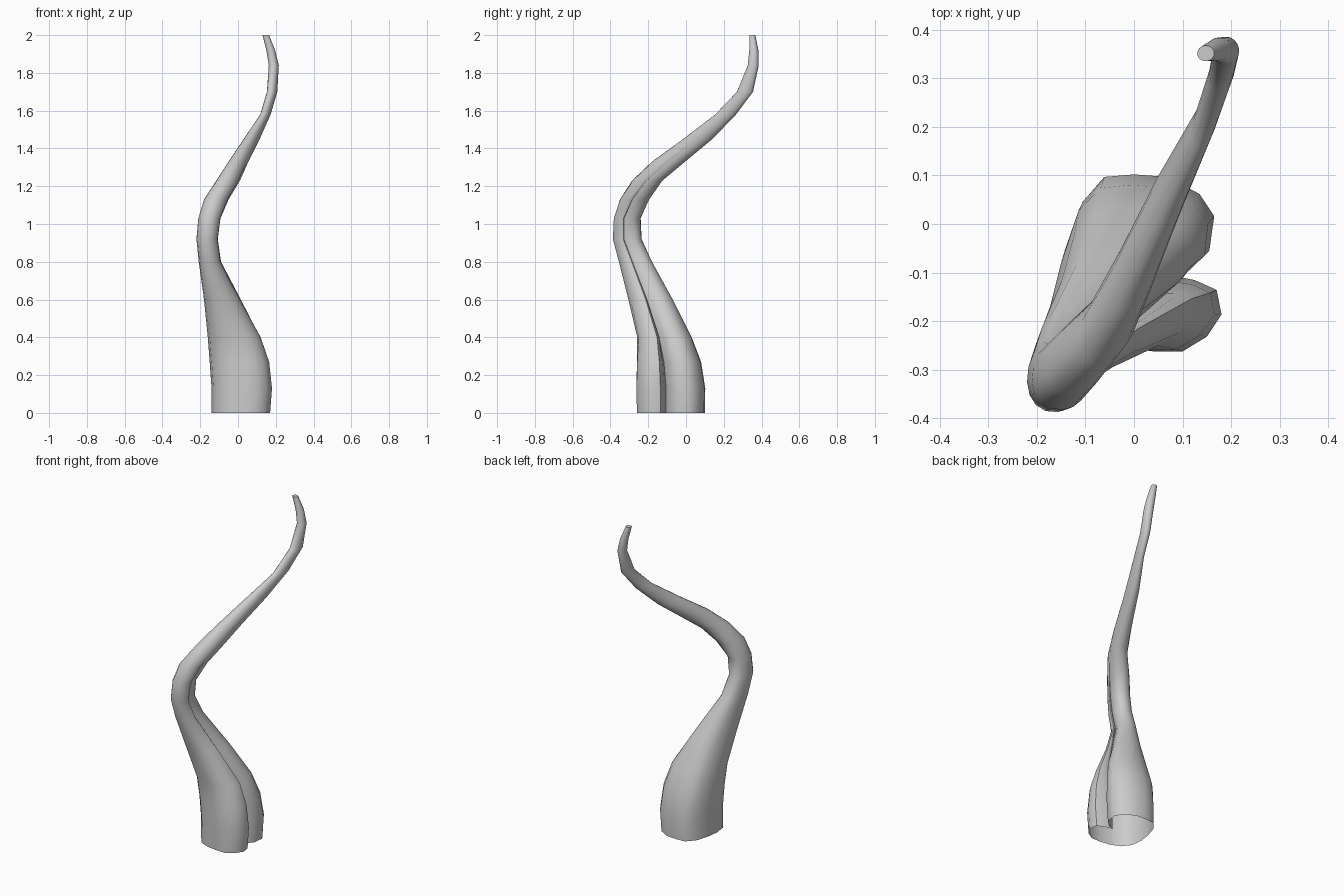
import bpy, bmesh, math

# Lobed footprint of the base (notch on the right side), counter-clockwise
BASE = [(0.165, 0.02), (0.135, 0.065), (0.07, 0.10), (0.0, 0.105), (-0.06, 0.10),
        (-0.105, 0.05), (-0.13, -0.03), (-0.14, -0.10), (-0.13, -0.17),
        (-0.09, -0.22), (-0.03, -0.245), (0.04, -0.255), (0.10, -0.255),
        (0.15, -0.225), (0.18, -0.18), (0.17, -0.13), (0.125, -0.11),
        (0.075, -0.10), (0.115, -0.085), (0.155, -0.05)]

# Horizontal sections: z, x min, x max, y min, y max, diagonal stretch, lobe amount
RINGS = [
    (0.00, -0.14, 0.17, -0.26, 0.10, 0.0, 1.0),
    (0.13, -0.14, 0.18, -0.262, 0.102, 0.0, 1.0),
    (0.27, -0.15, 0.165, -0.26, 0.08, 0.1, 0.9),
    (0.40, -0.16, 0.12, -0.258, 0.03, 0.2, 0.6),
    (0.60, -0.18, 0.015, -0.305, -0.07, 0.3, 0.35),
    (0.80, -0.208, -0.09, -0.355, -0.18, 0.25, 0.3),
    (0.92, -0.22, -0.107, -0.387, -0.235, 0.1, 0.3),
    (1.03, -0.21, -0.093, -0.382, -0.24, 0.1, 0.25),
    (1.13, -0.18, -0.05, -0.35, -0.195, 0.3, 0.15),
    (1.23, -0.115, 0.01, -0.285, -0.125, 0.45, 0.1),
    (1.33, -0.05, 0.055, -0.18, -0.005, 0.5, 0.05),
    (1.45, 0.03, 0.115, -0.015, 0.14, 0.5, 0.0),
    (1.58, 0.118, 0.173, 0.155, 0.265, 0.45, 0.0),
    (1.70, 0.153, 0.208, 0.27, 0.355, 0.3, 0.0),
    (1.84, 0.163, 0.216, 0.327, 0.385, 0.0, 0.0),
    (1.92, 0.15, 0.196, 0.335, 0.383, 0.0, 0.0),
    (2.00, 0.13, 0.165, 0.335, 0.367, 0.0, 0.0),
]


def fit(values, low, high):
    a, b = min(values), max(values)
    return [low + (v - a) / (b - a) * (high - low) for v in values]


def section(z, x0, x1, y0, y1, stretch, lobe):
    """Blend the lobed footprint into a tilted ellipse, fitted to its bounds."""
    bx = fit([p[0] for p in BASE], -1, 1)
    by = fit([p[1] for p in BASE], -1, 1)
    psi = math.asin(stretch)
    xs, ys = [], []
    for u, v in zip(bx, by):
        t = math.atan2(v, u)
        xs.append(lobe * u + (1 - lobe) * math.cos(t - psi / 2))
        ys.append(lobe * v + (1 - lobe) * math.sin(t + psi / 2))
    return [(x, y, z) for x, y in zip(fit(xs, x0, x1), fit(ys, y0, y1))]


# Twisting tapered horn, lofted through the sections
bm = bmesh.new()
loops = [[bm.verts.new(p) for p in section(*r)] for r in RINGS]
n = len(BASE)
for a, b in zip(loops, loops[1:]):
    for i in range(n):
        j = (i + 1) % n
        bm.faces.new((a[i], a[j], b[j], b[i]))
bm.faces.new(loops[-1])  # blunt tip; the base stays open

mesh = bpy.data.meshes.new("curved_horn")
bm.to_mesh(mesh)
bm.free()
horn = bpy.data.objects.new("curved_horn", mesh)
bpy.context.collection.objects.link(horn)
bpy.context.view_layer.objects.active = horn
horn.select_set(True)
bpy.ops.object.shade_smooth_by_angle(angle=math.radians(50))
